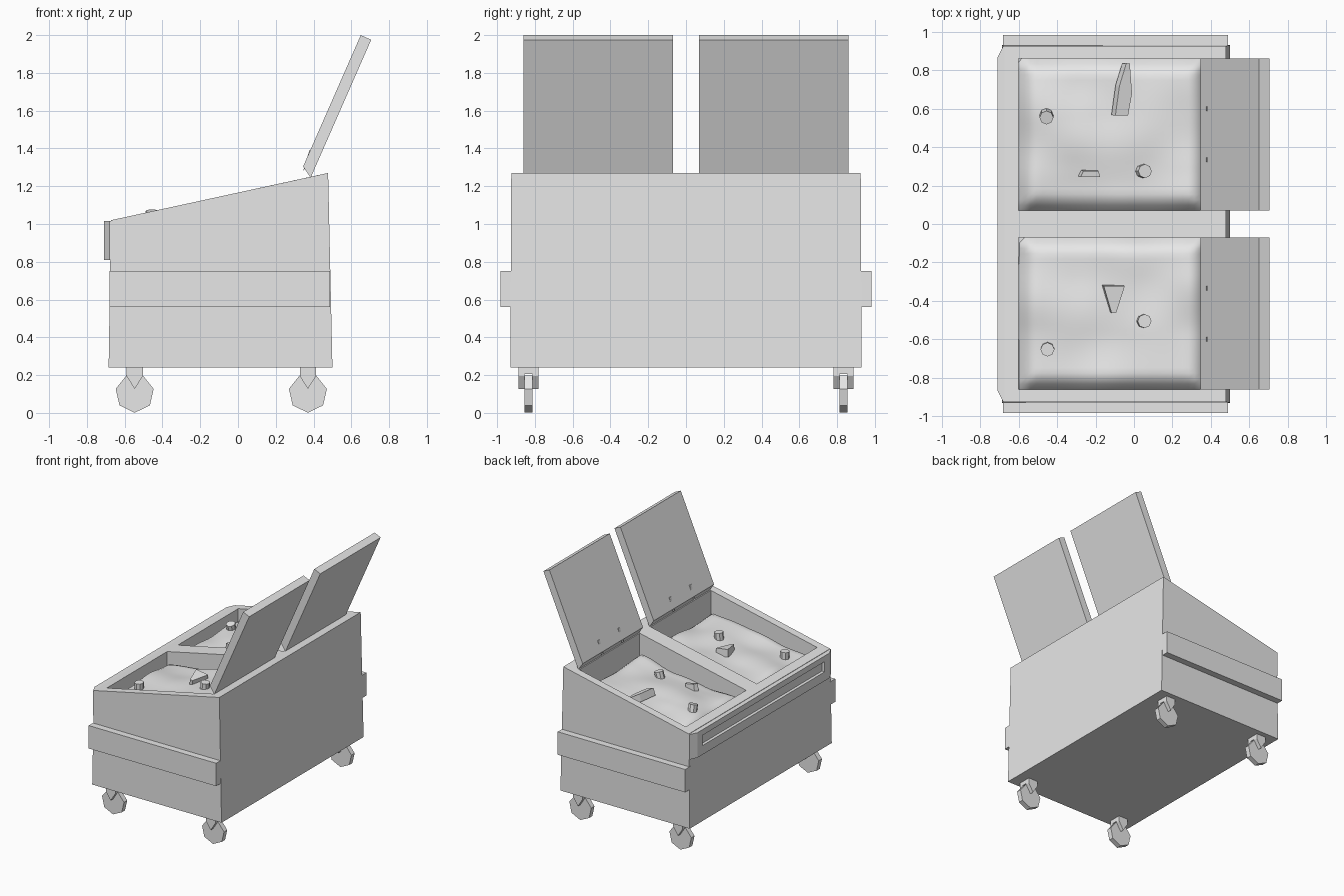
import bpy, bmesh, math
from mathutils import Vector, noise

if "Cube" in bpy.data.objects:
    bpy.data.objects.remove(bpy.data.objects["Cube"])

grey = bpy.data.materials.new("plain grey")
grey.diffuse_color = (0.8, 0.8, 0.8, 1)
grey.use_nodes = True
grey.node_tree.nodes["Principled BSDF"].inputs["Base Color"].default_value = grey.diffuse_color


def finish(name, bm):
    bmesh.ops.recalc_face_normals(bm, faces=bm.faces)
    me = bpy.data.meshes.new(name)
    bm.to_mesh(me)
    bm.free()
    me.materials.append(grey)
    ob = bpy.data.objects.new(name, me)
    bpy.context.collection.objects.link(ob)
    return ob


def prism(name, pts, a, b, axis='y'):
    """Extrude an outline: (x, z) along y, or (x, y) along z."""
    bm = bmesh.new()
    put = (lambda p, t: (p[0], t, p[1])) if axis == 'y' else (lambda p, t: (p[0], p[1], t))
    lo = [bm.verts.new(put(p, a)) for p in pts]
    hi = [bm.verts.new(put(p, b)) for p in pts]
    bm.faces.new(lo)
    bm.faces.new(hi[::-1])
    for i in range(len(pts)):
        j = (i + 1) % len(pts)
        bm.faces.new((lo[i], lo[j], hi[j], hi[i]))
    return finish(name, bm)


def box(name, x0, x1, y0, y1, z0, z1):
    return prism(name, [(x0, z0), (x1, z0), (x1, z1), (x0, z1)], y0, y1)


def cut(ob, cutter):
    m = ob.modifiers.new("cut", 'BOOLEAN')
    m.operation = 'DIFFERENCE'
    m.solver = 'EXACT'
    m.object = cutter
    bpy.context.view_layer.objects.active = ob
    bpy.ops.object.modifier_apply(modifier=m.name)
    bpy.data.objects.remove(cutter)


# Bin body with sloped top and two open bays
body = prism("bin_body", [(-0.685, 0.24), (0.50, 0.24), (0.477, 1.27), (-0.673, 1.02)], -0.93, 0.93)
for v in body.data.vertices:
    if v.co.z > 0.5:
        v.co.y *= 0.925 / 0.93
for s in (-1, 1):
    y0, y1 = sorted((s * 0.07, s * 0.86))
    cut(body, box("bay_cutter", -0.60, 0.375, y0, y1, 0.90, 1.5))

# Front handle bar with chamfered ends and a long slot
bar = prism("front_bar", [(-0.66, -0.925), (-0.68, -0.925), (-0.71, -0.865),
                          (-0.71, 0.865), (-0.68, 0.925), (-0.66, 0.925)], 0.81, 1.017, 'z')
cut(bar, box("slot_cutter", -0.75, -0.685, -0.80, 0.80, 0.885, 0.97))


def trash_height(x, y):
    edge = min(0.86 - abs(y), abs(y) - 0.07)
    edge = min(edge, x + 0.60, 0.375 - x)
    drop = 0.075 * max(0, 1 - edge / 0.09) ** 2
    bump = 0.03 * noise.noise(Vector((x * 3.5, y * 3.5, 1.7)))
    return min(1.06 + 0.13 * x + bump - drop, 1.14 + 0.2 * x)


u = Vector((0.305, 0, 0.695)).normalized()
for s in (-1, 1):
    side = "back" if s > 0 else "front"
    y0, y1 = sorted((s * 0.07, s * 0.86))

    # Side rail
    r0, r1 = sorted((s * 0.91, s * 0.983))
    box(side + "_side_rail", -0.68, 0.488, r0, r1, 0.56, 0.75)

    # Open lid with hinge edge at its foot
    prism(side + "_lid", [(0.345, 1.305), (0.385, 1.245), (0.40, 1.28),
                          (0.705, 1.975), (0.65, 2.0)], y0, y1)
    for yh in (0.335, 0.60):
        a = Vector((0.35, 0, 1.30))
        b = a + u * 0.10
        prism(side + "_lid_rib", [(a.x, a.z), (a.x - 0.004, a.z - 0.02), (b.x - 0.012, b.z),
                                  (b.x + 0.01, b.z)], s * yh - 0.012, s * yh + 0.012)

    # Lumpy rubbish heap
    bm = bmesh.new()
    bmesh.ops.create_grid(bm, x_segments=32, y_segments=28, size=0.5)
    for v in bm.verts:
        x = -0.1125 + v.co.x * 0.975
        y = s * 0.465 + v.co.y * 0.79
        v.co = (x, y, trash_height(x, y))
    heap = finish(side + "_rubbish_heap", bm)
    for p in heap.data.polygons:
        p.use_smooth = True
    if heap.data.polygons[0].normal.z < 0:
        heap.data.flip_normals()

    # Castors: seven-sided wheel between two pointed fork plates
    for x in (-0.547, 0.37):
        y = s * 0.834
        ring = [(x + 0.103 * math.cos(-math.pi / 2 + i * math.tau / 7),
                 0.104 + 0.103 * math.sin(-math.pi / 2 + i * math.tau / 7)) for i in range(7)]
        prism("castor_wheel", ring, y - 0.021, y + 0.021)
        fork = [(x - 0.043, 0.245), (x - 0.043, 0.195), (x, 0.127), (x + 0.043, 0.195), (x + 0.043, 0.245)]
        prism("castor_fork", fork, y - 0.053, y - 0.021)
        prism("castor_fork", fork, y + 0.021, y + 0.053)
        box("castor_mount", x - 0.043, x + 0.043, y - 0.021, y + 0.021, 0.205, 0.245)

# Loose cans, standing slightly tilted in the rubbish
for x, y, top, tx, ty in ((-0.455, 0.565, 1.07, 0.25, 0), (0.045, 0.275, 1.10, 0, 0.25),
                          (-0.45, -0.65, 1.045, 0.05, 0), (0.05, -0.505, 1.125, 0, 0.1)):
    bm = bmesh.new()
    bmesh.ops.create_cone(bm, cap_ends=True, segments=8, radius1=0.036, radius2=0.036, depth=0.10)
    can = finish("can", bm)
    can.location = (x, y, top - 0.05)
    can.rotation_euler = (tx, ty, 0)

# Loose scraps: long shard, tilted block and wedge
scraps = (("shard", [(-0.085, -0.135), (-0.015, -0.135), (0.005, -0.02), (-0.01, 0.135),
                     (-0.03, 0.135), (-0.065, 0.02)], (-0.025, 0.70, 1.06), (0.05, 0.35, 0)),
          ("block", [(-0.055, -0.014), (0.05, -0.014), (0.04, 0.018), (-0.04, 0.018)],
           (-0.23, 0.26, 1.035), (0.1, 0.2, 0)),
          ("wedge", [(-0.055, 0.07), (0.055, 0.07), (0.012, -0.07), (-0.012, -0.07)],
           (-0.108, -0.39, 1.06), (0.1, 0.15, 0)))
for name, pts, loc, rot in scraps:
    ob = prism(name + "_scrap", pts, -0.03, 0.03, 'z')
    ob.location = loc
    ob.rotation_euler = rot
